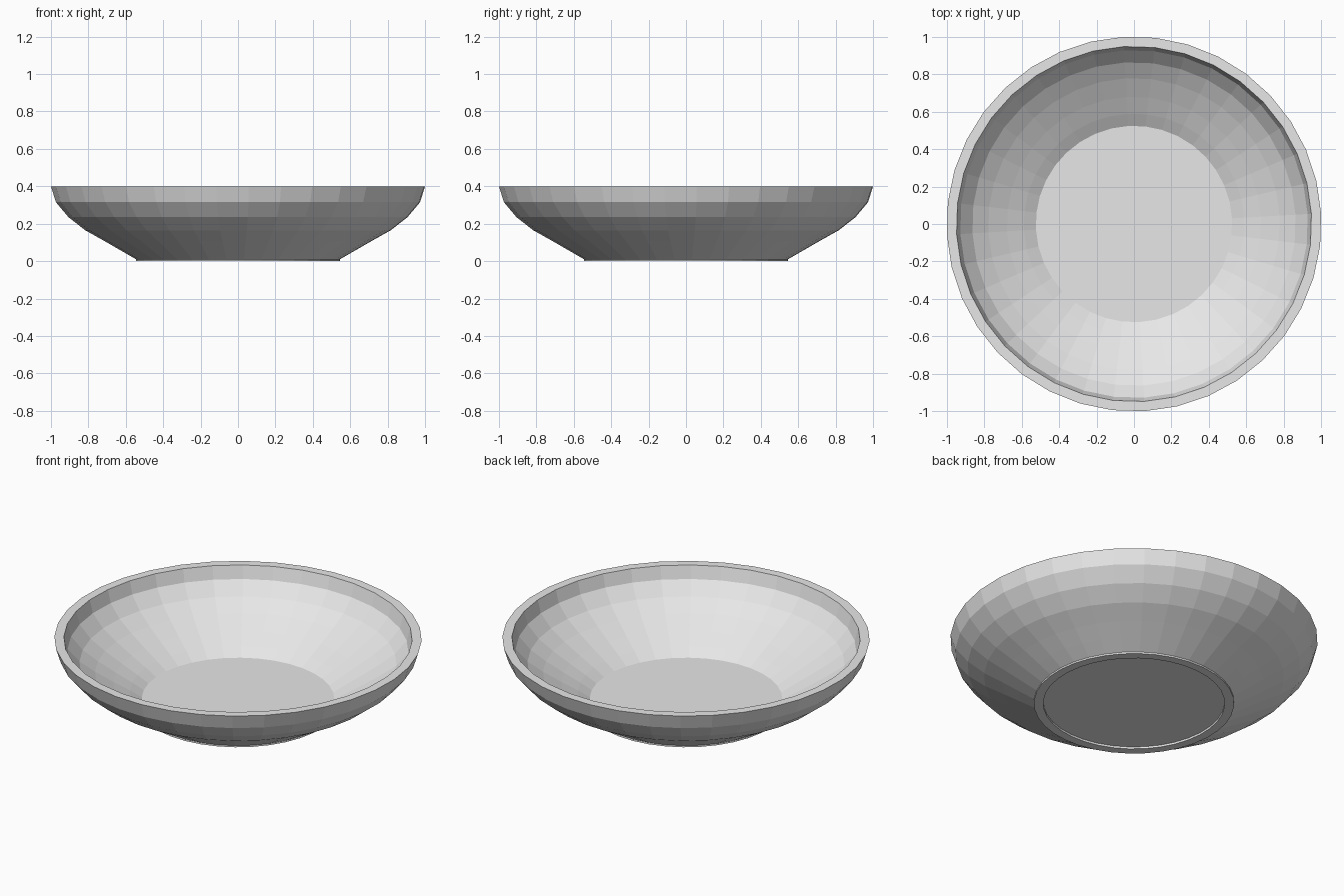
import bpy, bmesh, math
from mathutils import Matrix, Vector

cube = bpy.data.objects.get("Cube")
if cube:
    bpy.data.objects.remove(cube, do_unlink=True)

SIDES = 36

# Half cross-section (radius, height), from the underside centre round to the floor centre
underside = [(0, 0.012), (0.495, 0.012), (0.495, 0), (0.546, 0)]
outer_wall = [(0.546, 0.01), (0.626, 0.056), (0.716, 0.108), (0.818, 0.165),
              (0.908, 0.235), (0.975, 0.315), (1.002, 0.4)]
inner_wall = [(0.95, 0.4), (0.93, 0.325), (0.865, 0.25), (0.78, 0.19),
              (0.68, 0.13), (0.59, 0.08), (0.525, 0.04)]
floor = [(0, 0.04)]
profile = underside + outer_wall + inner_wall + floor

# Glazed body colour
grey = bpy.data.materials.new("light grey")
grey.use_nodes = True
colour = (0.8, 0.8, 0.8, 1)
grey.diffuse_color = colour
grey.node_tree.nodes["Principled BSDF"].inputs["Base Color"].default_value = colour

# Bowl: the cross-section spun about the vertical axis
bm = bmesh.new()
points = [bm.verts.new((r, 0, z)) for r, z in profile]
edges = [bm.edges.new(pair) for pair in zip(points, points[1:])]
bmesh.ops.spin(bm, geom=points + edges, cent=Vector(), axis=Vector((0, 0, 1)),
               angle=math.tau, steps=SIDES, use_merge=False)
bmesh.ops.remove_doubles(bm, verts=bm.verts[:], dist=0.0005)
bmesh.ops.rotate(bm, verts=bm.verts[:], cent=Vector(),
                 matrix=Matrix.Rotation(math.radians(3.3), 3, "Z"))
bmesh.ops.recalc_face_normals(bm, faces=bm.faces[:])

mesh = bpy.data.meshes.new("bowl")
bm.to_mesh(mesh)
bm.free()
mesh.materials.append(grey)
bowl = bpy.data.objects.new("bowl", mesh)
bpy.context.collection.objects.link(bowl)
